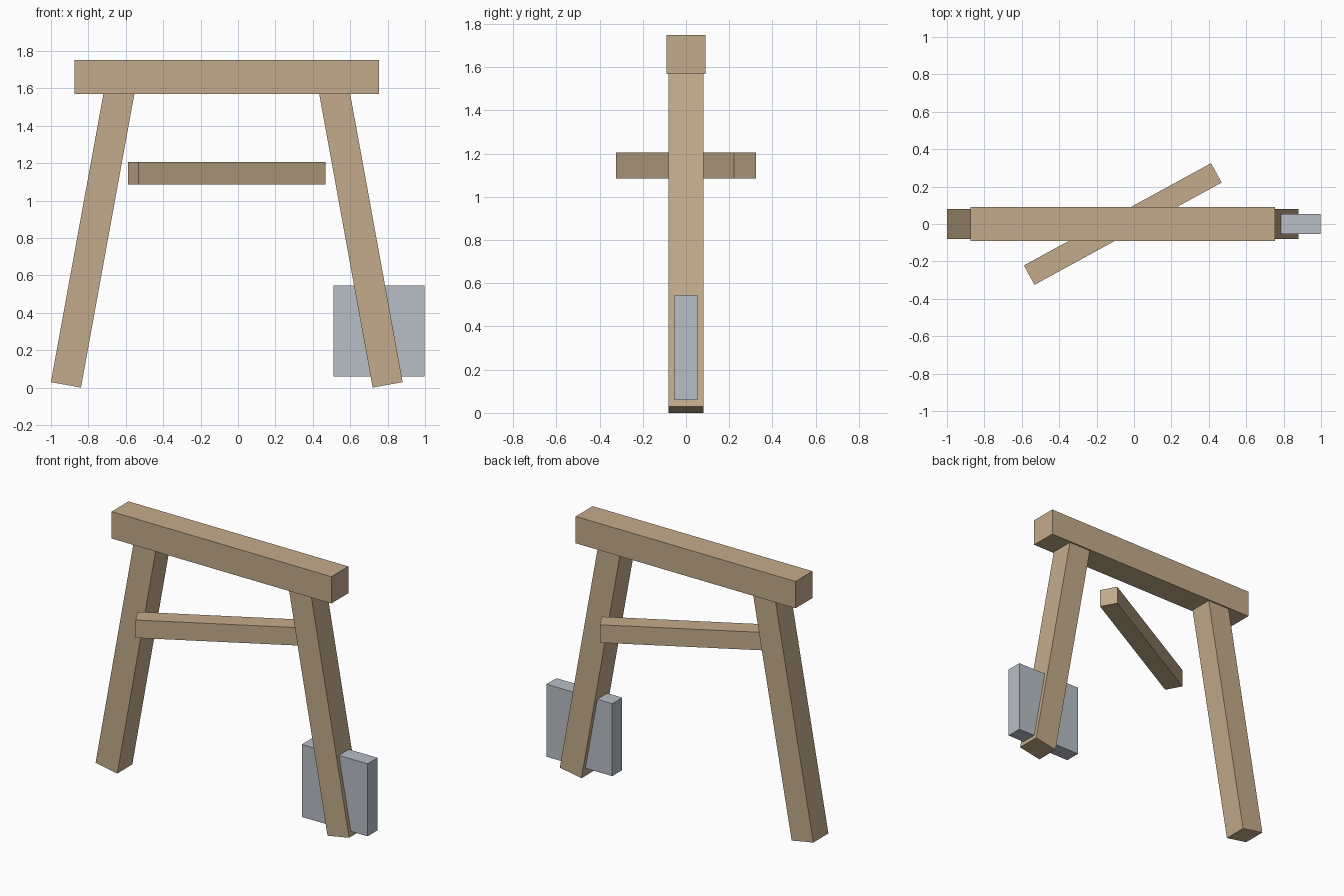
import bpy
import math
from mathutils import Matrix, Vector

if "Cube" in bpy.data.objects:
    bpy.data.objects.remove(bpy.data.objects["Cube"])


def material(name, rgb):
    m = bpy.data.materials.new(name)
    m.diffuse_color = (*rgb, 1.0)
    m.use_nodes = True
    m.node_tree.nodes["Principled BSDF"].inputs["Base Color"].default_value = m.diffuse_color
    return m


wood = material("tan_wood", (0.55, 0.41, 0.26))
metal = material("pale_grey", (0.48, 0.52, 0.57))


def box(name, size, centre, mat, rot=(0, 0, 0)):
    bpy.ops.mesh.primitive_cube_add(size=1, location=centre, rotation=rot)
    ob = bpy.context.object
    ob.name = name
    ob.scale = size
    ob.data.materials.append(mat)
    return ob


MID = -0.06      # centre line of the frame
LEAN = 0.18      # leg tilt in radians
LEG_LEN = 1.65   # leg ends hidden inside the beam

# Top beam
box("top_beam", (1.63, 0.18, 0.18), (MID, 0, 1.66), wood)

# Two splayed legs, mirrored about the frame centre
for side, name in ((-1, "left_leg"), (1, "right_leg")):
    foot = Vector((MID + side * 0.86, 0, 0.0146))
    axis = Vector((-side * math.sin(LEAN), 0, math.cos(LEAN)))
    box(name, (0.163, 0.16, LEG_LEN), foot + axis * LEG_LEN / 2, wood,
        (0, -side * LEAN, 0))

# Skewed cross bar
box("cross_bar", (1.14, 0.118, 0.12), (MID, 0, 1.145), wood, (0, 0, 0.5))

# Block through the right foot
box("foot_block", (0.488, 0.106, 0.486), (0.754, 0, 0.303), metal)
